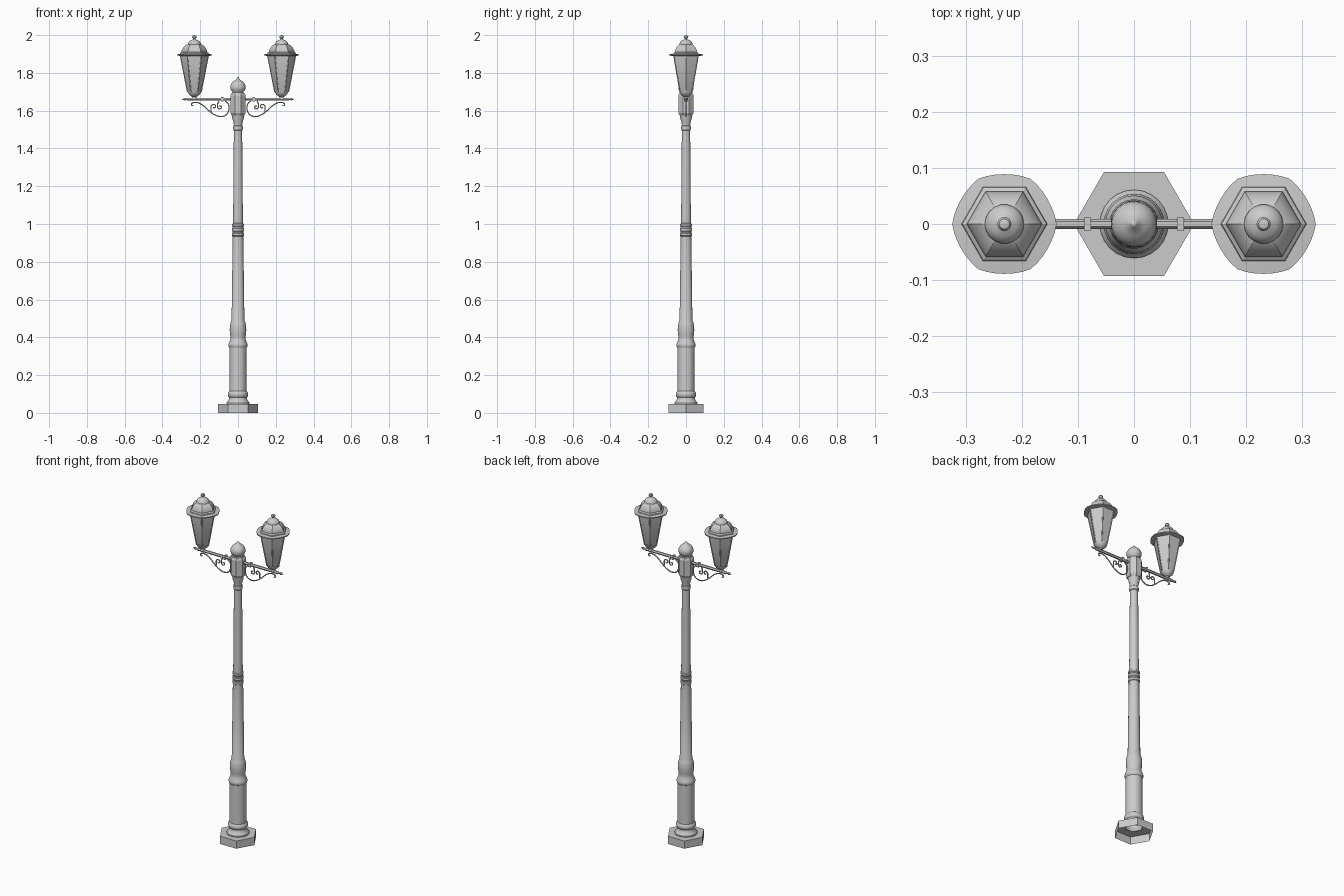
import bpy, bmesh, math
from mathutils import Vector

if "Cube" in bpy.data.objects:
    bpy.data.objects.remove(bpy.data.objects["Cube"])

TAU = math.tau


def lathe(name, profile, sides, centre=(0, 0, 0), turn=0.0, axis='Z', smooth=35, bulge=None):
    """Revolve (radius, height) pairs; radius 0 closes to a point."""
    bm = bmesh.new()
    rings = []
    for r, h in profile:
        n = 1 if r == 0 else sides
        ring = []
        for i in range(n):
            a = turn + TAU * i / sides
            k = r * (bulge(a) if bulge else 1)
            p = Vector((k * math.cos(a), k * math.sin(a), h))
            if axis == 'X':
                p = Vector((p.z, p.x, p.y))
            ring.append(bm.verts.new(p + Vector(centre)))
        rings.append(ring)
    for a, b in zip(rings, rings[1:]):
        for i in range(sides):
            j = (i + 1) % sides
            f = [a[i % len(a)], a[j % len(a)], b[j % len(b)], b[i % len(b)]]
            f = list(dict.fromkeys(f))
            if len(f) > 2:
                bm.faces.new(f)
    bmesh.ops.recalc_face_normals(bm, faces=bm.faces)
    me = bpy.data.meshes.new(name)
    bm.to_mesh(me)
    bm.free()
    me.polygons.foreach_set("use_smooth", [True] * len(me.polygons))
    me.set_sharp_from_angle(angle=math.radians(smooth))
    ob = bpy.data.objects.new(name, me)
    bpy.context.collection.objects.link(ob)
    return ob


def wire(name, points, radius, kind='NURBS'):
    """Round wrought-iron rod through the points."""
    cu = bpy.data.curves.new(name, 'CURVE')
    cu.dimensions = '3D'
    cu.bevel_depth = radius
    cu.bevel_resolution = 1
    cu.resolution_u = 5
    cu.use_fill_caps = True
    sp = cu.splines.new(kind)
    sp.points.add(len(points) - 1)
    for p, co in zip(sp.points, points):
        p.co = (*co, 1)
    if kind == 'NURBS':
        sp.order_u = 3
        sp.use_endpoint_u = True
    ob = bpy.data.objects.new(name, cu)
    bpy.context.collection.objects.link(ob)


def spiral(cx, cz, r0, r1, a0, a1, n=12):
    """Flat spiral in the xz plane, angles in degrees."""
    out = []
    for i in range(n + 1):
        t = i / n
        a, r = math.radians(a0 + (a1 - a0) * t), r0 + (r1 - r0) * t
        out.append((cx + r * math.cos(a), cz + r * math.sin(a)))
    return out


# Hexagonal foot, open underneath
lathe("base_plinth", [(.107, 0), (.107, .046), (.05, .046)], 6)

# Turned post with mouldings
lathe("post", [
    (.061, .046), (.061, .053), (.054, .062), (.048, .072), (.047, .082),
    (.052, .088), (.054, .098), (.052, .108), (.046, .115), (.045, .345),
    (.049, .35), (.051, .36), (.048, .37), (.041, .385), (.039, .40),
    (.042, .415), (.044, .44), (.042, .465), (.038, .482), (.034, .49),
    (.028, .935), (.031, .938), (.031, .95), (.028, .954), (.028, .96),
    (.031, .964), (.031, .976), (.028, .98), (.028, .986), (.031, .99),
    (.031, 1.0), (.026, 1.004), (.022, 1.495), (.025, 1.498), (.026, 1.508),
    (.025, 1.518), (.022, 1.521), (.024, 1.54), (.03, 1.556), (.031, 1.57),
    (.034, 1.58), (0, 1.58)], 24)

# Octagonal head and its finial
lathe("post_head", [(0, 1.575), (.036, 1.575), (.044, 1.588), (.044, 1.68),
                    (.038, 1.692), (0, 1.692)], 8, turn=TAU / 16, smooth=20)
lathe("post_finial", [
    (.032, 1.69), (.028, 1.696), (.03, 1.70), (.038, 1.71), (.041, 1.722),
    (.039, 1.735), (.032, 1.748), (.021, 1.757), (.011, 1.764), (.006, 1.772),
    (0, 1.779)], 24)

# Cross arm with pointed ends
half = [(.0085, .265), (.005, .27), (.005, .276), (.0085, .28), (0, .298)]
lathe("cross_arm", [(r, -x) for r, x in half[::-1]] + half, 6,
      centre=(0, 0, 1.66), axis='X', smooth=20)


def brim_bulge(a):
    # Slightly pointed at six corners
    return 1 - .045 * abs(math.sin(3 * a))


for s, side in ((-1, "left"), (1, "right")):
    x = .231 * s
    # Arm collar
    lathe(f"arm_collar_{side}", [(0, -.006), (.016, -.006), (.016, .006), (0, .006)], 4,
          centre=(.083 * s, 0, 1.66), turn=TAU / 8, axis='X', smooth=20)

    # Scrollwork bracket
    main = spiral(.238, 1.632, .004, .011, -120, 90, 8)[::-1]
    main = main[::-1] + [(.215, 1.645), (.185, 1.63), (.148, 1.593), (.111, 1.570),
                         (.074, 1.568), (.050, 1.59), (.046, 1.625), (.056, 1.645),
                         (.068, 1.65)]
    curl_a = [(.145, 1.592)] + spiral(.128, 1.621, .017, .004, -40, 320)[::1]
    curl_b = [(.10, 1.652), (.108, 1.64)] + spiral(.096, 1.620, .014, .004, 30, -330)
    for name, pts in (("main", main), ("outer_curl", curl_a), ("inner_curl", curl_b)):
        wire(f"bracket_{name}_{side}", [(s * px, 0, pz) for px, pz in pts], .0035)

    # Lantern cup on the arm
    lathe(f"lantern_cup_{side}", [
        (0, 1.662), (.012, 1.664), (.010, 1.672), (.018, 1.677), (.028, 1.685),
        (.034, 1.695), (.036, 1.703), (0, 1.703)], 18, centre=(x, 0, 0))

    # Tapered six-sided glass body with corner bars
    lathe(f"lantern_body_{side}", [(.035, 1.70), (.038, 1.705), (.074, 1.888), (.074, 1.893)],
          6, centre=(x, 0, 0), smooth=20)
    for i in range(6):
        c, d = math.cos(TAU * i / 6), math.sin(TAU * i / 6)
        wire(f"lantern_bar_{side}_{i}", [(x + .037 * c, .037 * d, 1.70),
                                         (x + .074 * c, .074 * d, 1.89)], .003, 'POLY')

    # Flat brim
    lathe(f"lantern_brim_{side}", [(.06, 1.888), (.093, 1.892), (.093, 1.898), (.06, 1.902)],
          36, centre=(x, 0, 0), bulge=brim_bulge)

    # Six-sided roof
    lathe(f"lantern_roof_{side}", [
        (.077, 1.898), (.075, 1.906), (.067, 1.911), (.067, 1.918), (.060, 1.932),
        (.049, 1.945), (.034, 1.953)], 6, centre=(x, 0, 0), smooth=25)

    # Round cap and ball finial
    lathe(f"lantern_cap_{side}", [
        (.035, 1.945), (.035, 1.954), (.031, 1.963), (.022, 1.971), (.011, 1.976),
        (.006, 1.979), (.006, 1.982), (.011, 1.986), (.0125, 1.991), (.009, 1.997),
        (0, 2.0)], 18, centre=(x, 0, 0))
